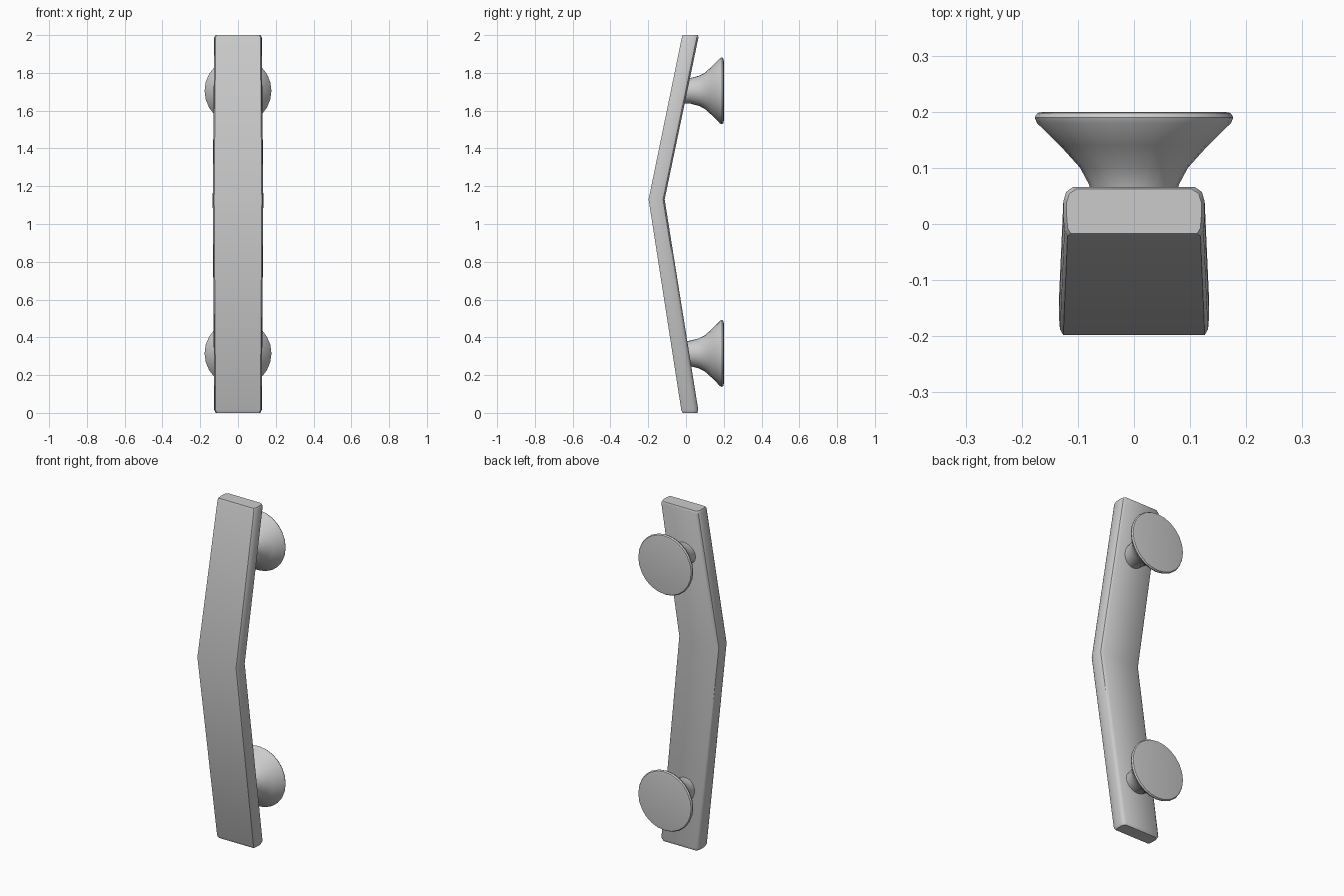
import bpy, bmesh, math

if "Cube" in bpy.data.objects:
    bpy.data.objects.remove(bpy.data.objects["Cube"])


def skin(name, rings):
    """Bridge a list of closed rings and cap both ends."""
    bm = bmesh.new()
    loops = [[bm.verts.new(p) for p in ring] for ring in rings]
    n = len(loops[0])
    for a, b in zip(loops, loops[1:]):
        for i in range(n):
            j = (i + 1) % n
            bm.faces.new((a[i], a[j], b[j], b[i]))
    bm.faces.new(loops[0])
    bm.faces.new(loops[-1])
    bmesh.ops.recalc_face_normals(bm, faces=bm.faces)
    mesh = bpy.data.meshes.new(name)
    bm.to_mesh(mesh)
    bm.free()
    ob = bpy.data.objects.new(name, mesh)
    bpy.context.collection.objects.link(ob)
    bpy.ops.object.select_all(action='DESELECT')
    ob.select_set(True)
    bpy.context.view_layer.objects.active = ob
    bpy.ops.object.shade_smooth_by_angle(angle=math.radians(35))
    return ob


# Bent grip bar: half section as (x fraction, depth fraction from the front)
half = [(0.94, 0.0), (0.985, 0.12), (1.0, 0.4), (1.0, 0.7), (0.96, 0.9), (0.86, 1.0)]
section = half + [(-x, t) for x, t in reversed(half)]
# stations: z, front y, back y, half width
stations = [(0.0, -0.017, 0.060, 0.118), (0.015, -0.025, 0.065, 0.126),
            (1.13, -0.198, -0.113, 0.134),
            (1.988, -0.022, 0.066, 0.126), (2.0, -0.017, 0.062, 0.120)]
skin("grip_bar", [[(x * w, f + (b - f) * t, z) for x, t in section]
                  for z, f, b, w in stations])

# Flared mounting feet, turned about the y axis: (y, radius)
profile = [(-0.03, 0.066), (0.02, 0.067), (0.07, 0.08), (0.10, 0.096),
           (0.14, 0.132), (0.18, 0.173), (0.19, 0.177), (0.198, 0.172), (0.2, 0.16)]
SEGMENTS = 24
for name, zc in (("lower_foot", 0.315), ("upper_foot", 1.705)):
    skin(name, [[(r * math.cos(2 * math.pi * i / SEGMENTS), y,
                  zc + r * math.sin(2 * math.pi * i / SEGMENTS))
                 for i in range(SEGMENTS)] for y, r in profile])
